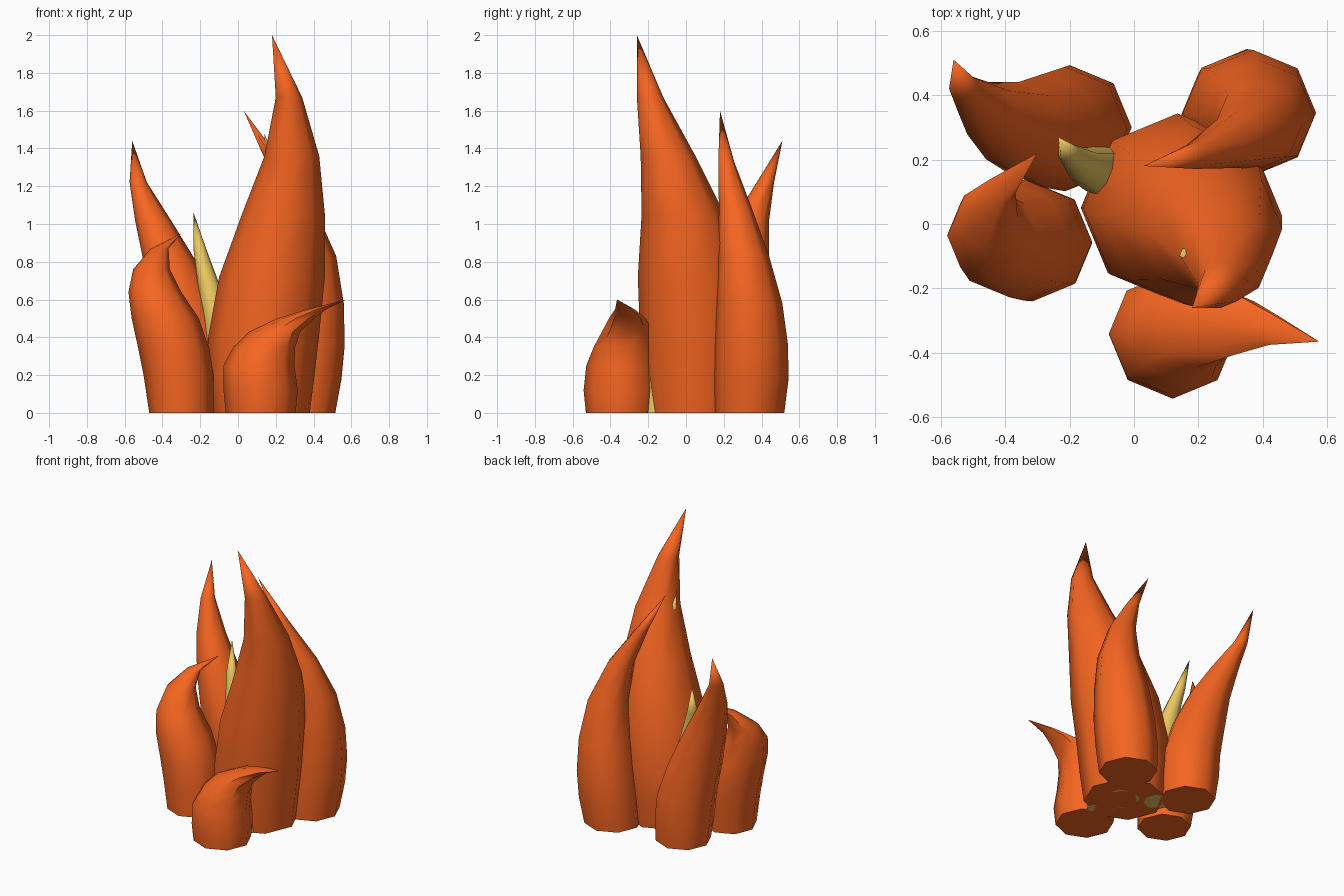
import bpy, bmesh
from math import cos, sin, pi, radians


def material(name, color):
    m = bpy.data.materials.new(name)
    m.diffuse_color = color
    return m


ORANGE = material("flame_orange", (0.92, 0.13, 0.015, 1))
YELLOW = material("flame_yellow", (0.85, 0.58, 0.12, 1))


def flame(name, rings, tip, mat, sides=8):
    """Loft level rings (x, y, z, radius) up to a pointed tip."""
    bm = bmesh.new()
    loops = [[bm.verts.new((x + r * cos(2 * pi * i / sides),
                            y + r * sin(2 * pi * i / sides), z))
              for i in range(sides)] for x, y, z, r in rings]
    top = bm.verts.new(tip)
    bm.faces.new(loops[0][::-1])
    for a, b in zip(loops, loops[1:]):
        for i in range(sides):
            j = (i + 1) % sides
            bm.faces.new((a[i], a[j], b[j], b[i]))
    for i in range(sides):
        bm.faces.new((loops[-1][i], loops[-1][(i + 1) % sides], top))
    me = bpy.data.meshes.new(name)
    bm.to_mesh(me)
    bm.free()
    me.materials.append(mat)
    ob = bpy.data.objects.new(name, me)
    bpy.context.collection.objects.link(ob)
    bpy.ops.object.select_all(action='DESELECT')
    ob.select_set(True)
    bpy.context.view_layer.objects.active = ob
    bpy.ops.object.shade_smooth_by_angle(angle=radians(50))


# Outer orange flames
flame("main_flame", [
    (0.12, 0.05, 0, 0.26), (0.12, 0.05, 0.2, 0.285), (0.135, 0.05, 0.4, 0.293),
    (0.18, 0.025, 0.72, 0.28), (0.24, -0.015, 1.05, 0.22),
    (0.285, -0.095, 1.36, 0.145), (0.27, -0.19, 1.67, 0.07)],
    (0.18, -0.26, 2.0), ORANGE)
flame("back_right_flame", [
    (0.33, 0.335, 0, 0.185), (0.35, 0.345, 0.18, 0.198), (0.37, 0.345, 0.36, 0.195),
    (0.385, 0.335, 0.58, 0.175), (0.385, 0.305, 0.83, 0.135),
    (0.32, 0.262, 1.08, 0.088), (0.19, 0.213, 1.33, 0.042)],
    (0.03, 0.18, 1.6), ORANGE)
flame("back_left_flame", [
    (-0.19, 0.3, 0, 0.178), (-0.2, 0.3, 0.16, 0.193), (-0.215, 0.295, 0.33, 0.193),
    (-0.275, 0.29, 0.55, 0.178), (-0.36, 0.3, 0.8, 0.14),
    (-0.45, 0.345, 1.02, 0.095), (-0.528, 0.42, 1.22, 0.046)],
    (-0.56, 0.51, 1.44), ORANGE)
flame("front_left_flame", [
    (-0.3, -0.06, 0, 0.17), (-0.315, -0.055, 0.2, 0.185), (-0.34, -0.05, 0.34, 0.188),
    (-0.385, -0.05, 0.5, 0.178), (-0.44, -0.035, 0.64, 0.14),
    (-0.458, 0.02, 0.76, 0.097), (-0.415, 0.105, 0.87, 0.047)],
    (-0.3, 0.22, 0.95), ORANGE)
flame("front_right_flame", [
    (0.12, -0.345, 0, 0.185), (0.12, -0.345, 0.12, 0.197), (0.11, -0.34, 0.25, 0.188),
    (0.14, -0.325, 0.35, 0.163), (0.195, -0.31, 0.43, 0.135),
    (0.305, -0.31, 0.5, 0.098), (0.42, -0.325, 0.55, 0.05)],
    (0.575, -0.365, 0.6), ORANGE)

# Inner yellow flames
flame("inner_side_flame", [
    (-0.06, 0.16, 0, 0.09), (-0.07, 0.16, 0.25, 0.092), (-0.105, 0.165, 0.48, 0.078),
    (-0.155, 0.18, 0.68, 0.057), (-0.2, 0.215, 0.86, 0.035)],
    (-0.235, 0.27, 1.06), YELLOW)
flame("inner_main_flame", [
    (0.14, 0.04, 0, 0.12), (0.14, 0.03, 0.35, 0.13), (0.17, 0.0, 0.7, 0.11),
    (0.2, -0.04, 1.0, 0.075), (0.19, -0.08, 1.25, 0.04)],
    (0.14, -0.1, 1.48), YELLOW)
flame("inner_front_flame", [
    (0.15, -0.15, 0, 0.09), (0.15, -0.15, 0.2, 0.09), (0.16, -0.14, 0.4, 0.06)],
    (0.18, -0.12, 0.6), YELLOW)
